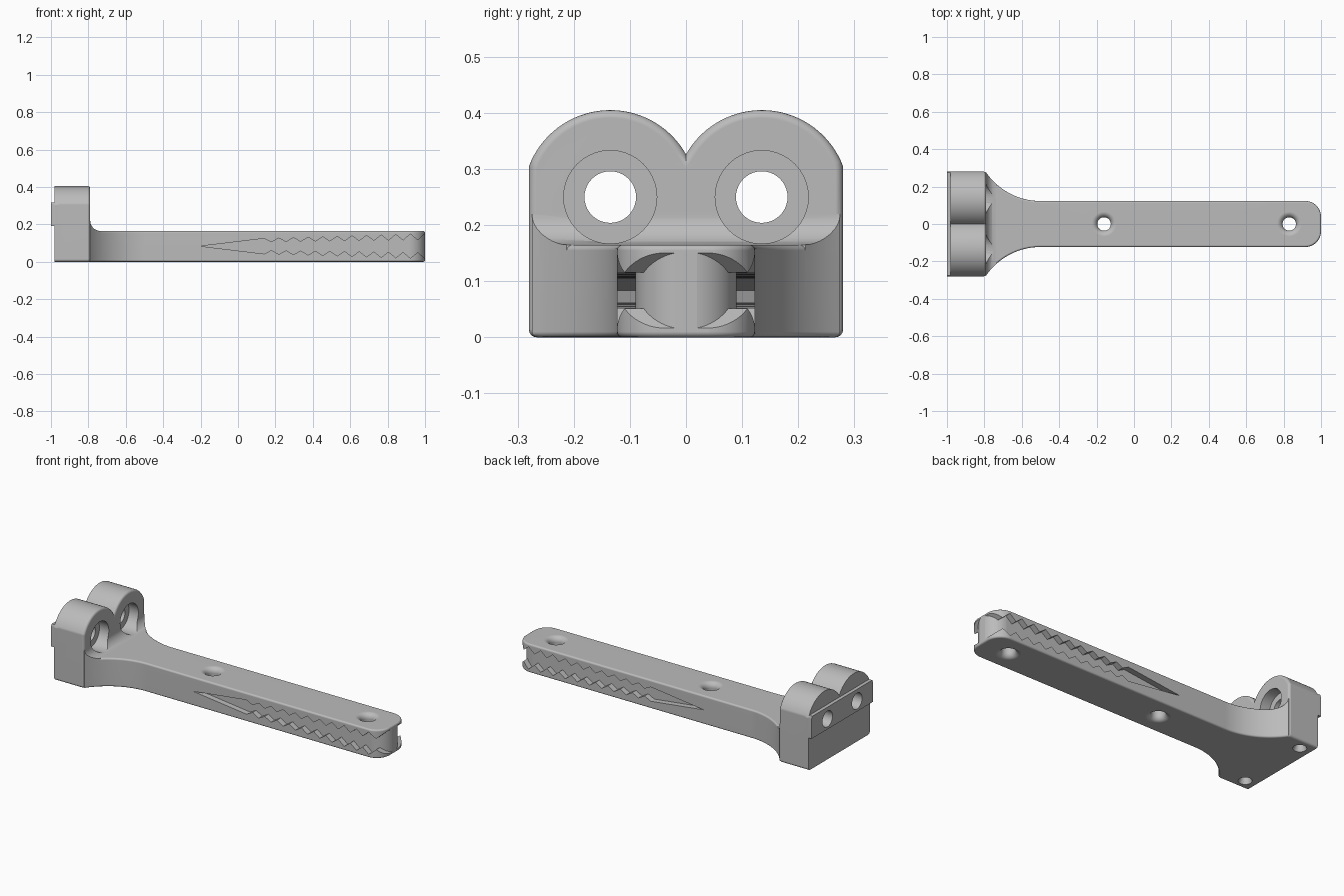
import bpy, bmesh, math
from mathutils import Matrix

cube = bpy.data.objects.get("Cube")
if cube:
    bpy.data.objects.remove(cube, do_unlink=True)

grey = bpy.data.materials.new("matte_grey")
grey.use_nodes = True
grey.diffuse_color = (0.5, 0.5, 0.5, 1)
grey.node_tree.nodes["Principled BSDF"].inputs["Base Color"].default_value = (0.5, 0.5, 0.5, 1)


def finish(name, bm):
    bmesh.ops.recalc_face_normals(bm, faces=bm.faces)
    mesh = bpy.data.meshes.new(name)
    bm.to_mesh(mesh)
    bm.free()
    mesh.materials.append(grey)
    obj = bpy.data.objects.new(name, mesh)
    bpy.context.collection.objects.link(obj)
    return obj


def prism(name, pts, axis, lo, hi, round_lo=0, round_hi=0):
    """Extrude a 2D outline along an axis, optionally rounding the end rims."""
    place = {"x": lambda p, d: (d, p[0], p[1]),
             "y": lambda p, d: (p[0], d, p[1]),
             "z": lambda p, d: (p[0], p[1], d)}[axis]
    bm = bmesh.new()
    a = [bm.verts.new(place(p, lo)) for p in pts]
    b = [bm.verts.new(place(p, hi)) for p in pts]
    caps = [bm.faces.new(a), bm.faces.new(b)]
    for i in range(len(pts)):
        j = (i + 1) % len(pts)
        bm.faces.new((a[i], a[j], b[j], b[i]))
    bmesh.ops.recalc_face_normals(bm, faces=bm.faces)
    rims = [(list(f.edges), r) for f, r in zip(caps, (round_lo, round_hi)) if r]
    for edges, r in rims:
        bmesh.ops.bevel(bm, geom=edges, offset=r, segments=4, profile=0.5,
                        affect="EDGES", clamp_overlap=False)
    return finish(name, bm)


def lathe(name, profile, matrix, n=40):
    """Closed solid of revolution from (radius, height) points."""
    bm = bmesh.new()
    rings = [[bm.verts.new((r * math.cos(2 * math.pi * k / n), r * math.sin(2 * math.pi * k / n), z))
              for k in range(n)] for r, z in profile]
    for p, q in zip(rings, rings[1:]):
        for k in range(n):
            bm.faces.new((p[k], p[(k + 1) % n], q[(k + 1) % n], q[k]))
    bm.faces.new(rings[0])
    bm.faces.new(rings[-1])
    bm.transform(matrix)
    return finish(name, bm)


def combine(target, tool, operation):
    mod = target.modifiers.new("cut", "BOOLEAN")
    mod.operation = operation
    mod.solver = "EXACT"
    mod.object = tool
    bpy.context.view_layer.objects.active = target
    bpy.ops.object.modifier_apply(modifier=mod.name)
    bpy.data.objects.remove(tool, do_unlink=True)


def arc(cx, cy, r, start, end, n):
    return [(cx + r * math.cos(start + (end - start) * i / n),
             cy + r * math.sin(start + (end - start) * i / n)) for i in range(n + 1)]


def mirrored(half):
    """Close an outline by mirroring it across its long axis."""
    return half + [(x, -y) for x, y in reversed(half)]


HALF, TOP, MID = 0.123, 0.165, 0.0835
HEAD_BACK, HEAD_FRONT = -0.98, -0.79
down = -math.pi / 2

# Bar outline: flared root and rounded tip
plan = mirrored([(-0.9, 0.265)]
                + arc(-0.5, HALF + 0.353, 0.353, down - 0.964, down, 20)
                + arc(0.915, HALF - 0.085, 0.085, math.pi / 2, 0, 14))
body = prism("bracket_body", plan, "z", 0, TOP, 0.01, 0.01)

# Toothed groove, shallow on both sides of the bar, around a solid core
TEETH = 11
pitch = 0.86 / TEETH
upper = []
for k in range(TEETH + 1):
    t = k / TEETH
    x = 0.14 + pitch * k
    upper.append((x, 0.041 + 0.026 * t))
    if k < TEETH:
        upper.append((x + pitch * 0.5, 0.021 + 0.012 * t))
upper.append((1.03, 0.067))
outline = [(-0.2, MID)] + [(x, MID + h) for x, h in upper] + [(x, MID - h) for x, h in reversed(upper)]
groove = prism("groove_cutter", outline, "y", -0.3, 0.3)
core_half = [(-0.4, 0.09)] + arc(0.912, 0, 0.09, math.pi / 2, 0.03, 16)
combine(groove, prism("groove_core", mirrored(core_half), "z", -0.1, 0.3), "DIFFERENCE")
combine(body, groove, "DIFFERENCE")

# Concave fillet between bar and head
R = 0.055
fillet_side = ([(HEAD_FRONT - 0.03, TOP - 0.03), (HEAD_FRONT - 0.03, TOP + R)]
               + arc(HEAD_FRONT + R, TOP + R, R, math.pi, 1.5 * math.pi, 10)
               + [(HEAD_FRONT + R, TOP - 0.03)])
fillet = prism("root_fillet", fillet_side, "y", -0.4, 0.4)
combine(fillet, prism("fillet_trim", plan, "z", -0.1, 0.5), "INTERSECT")
combine(body, fillet, "UNION")

# Twin-lobed head
LOBE_Y, LOBE_Z, LOBE_R, WIDE = 0.135, 0.25, 0.155, 0.28
outer = math.acos((WIDE - LOBE_Y) / LOBE_R)
cusp = math.acos(-LOBE_Y / LOBE_R)
side = arc(WIDE - 0.014, 0.014, 0.014, down, 0, 4) + arc(LOBE_Y, LOBE_Z, LOBE_R, outer, cusp, 32)
head_outline = side + [(-y, z) for y, z in reversed(side[:-1])]
combine(body, prism("head", head_outline, "x", HEAD_BACK, HEAD_FRONT, 0, 0.014), "UNION")

# Raised band across the back of the head
band = prism("back_band", head_outline, "x", -1, HEAD_BACK + 0.02)
strip = [(-0.4, 0.19), (0.4, 0.19), (0.4, 0.318), (-0.4, 0.318)]
combine(band, prism("band_trim", strip, "x", -1.1, -0.9), "INTERSECT")
combine(body, band, "UNION")

for s in (-1, 1):
    # Counterbored bolt holes through the head
    turn = Matrix.Translation((0, s * LOBE_Y, LOBE_Z)) @ Matrix.Rotation(math.pi / 2, 4, "Y")
    bolt = [(0.046, -1.1), (0.046, -0.85), (0.083, -0.85), (0.083, -0.6)]
    combine(body, lathe("bolt_hole", bolt, turn), "DIFFERENCE")
    # Small blind holes underneath the head
    blind = [(0.036, -0.02), (0.036, 0), (0.024, 0.03), (0.024, 0.1)]
    combine(body, lathe("blind_hole", blind, Matrix.Translation((-0.915, s * 0.215, 0)), 24), "DIFFERENCE")

# Bar holes with rounded mouths on both faces
F, HOLE = 0.03, 0.036
mouth = arc(HOLE + F, F, F, 1.5 * math.pi, math.pi, 8)
rounded = [(HOLE + F, -0.02)] + mouth + [(r, TOP - z) for r, z in reversed(mouth)] + [(HOLE + F, TOP + 0.02)]
for x in (-0.16, 0.83):
    combine(body, lathe("bar_hole", rounded, Matrix.Translation((x, 0, 0))), "DIFFERENCE")

# Smooth shading with crisp edges
bpy.ops.object.select_all(action="DESELECT")
body.select_set(True)
bpy.context.view_layer.objects.active = body
bpy.ops.object.shade_smooth_by_angle(angle=math.radians(32))
weighted = body.modifiers.new("even_shading", "WEIGHTED_NORMAL")
weighted.keep_sharp = True
